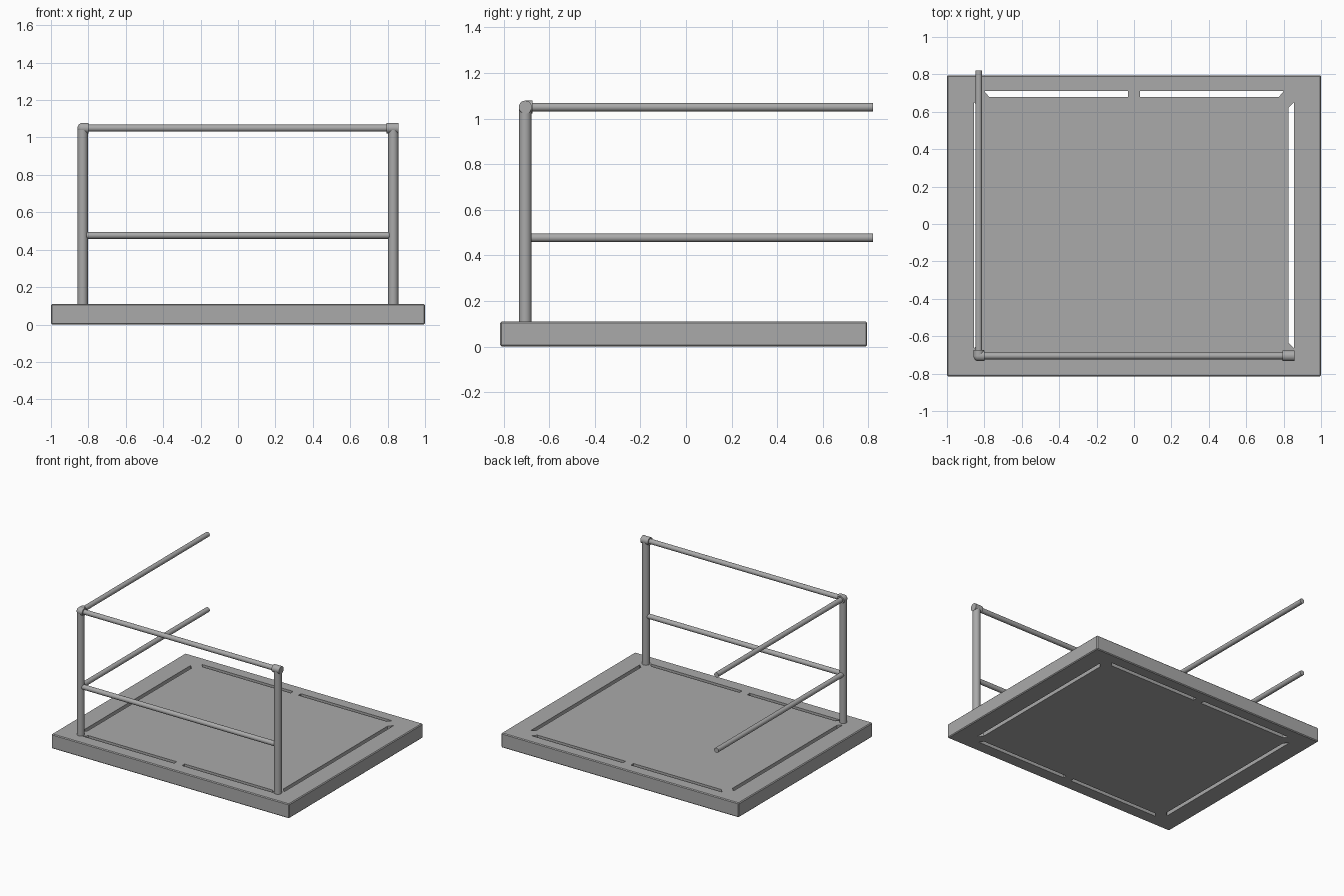
import bpy, bmesh
from mathutils import Vector

cube = bpy.data.objects.get("Cube")
if cube:
    bpy.data.objects.remove(cube, do_unlink=True)

GREY = (0.4, 0.4, 0.4, 1)
grey = bpy.data.materials.new("plain_grey")
grey.use_nodes = True
grey.diffuse_color = GREY
grey.node_tree.nodes["Principled BSDF"].inputs["Base Color"].default_value = GREY


def add_object(name, bm, smooth=False):
    bmesh.ops.recalc_face_normals(bm, faces=bm.faces)
    mesh = bpy.data.meshes.new(name)
    bm.to_mesh(mesh)
    bm.free()
    mesh.materials.append(grey)
    obj = bpy.data.objects.new(name, mesh)
    bpy.context.collection.objects.link(obj)
    bpy.ops.object.select_all(action='DESELECT')
    obj.select_set(True)
    bpy.context.view_layer.objects.active = obj
    if smooth:
        bpy.ops.object.shade_smooth_by_angle()
    return obj


def tube(name, start, end, radius):
    a, b = Vector(start), Vector(end)
    bm = bmesh.new()
    bmesh.ops.create_cone(bm, cap_ends=True, segments=32, radius1=radius,
                          radius2=radius, depth=(b - a).length)
    turn = (b - a).to_track_quat('Z', 'Y').to_matrix().to_4x4()
    bmesh.ops.transform(bm, matrix=turn, verts=bm.verts)
    bmesh.ops.translate(bm, vec=(a + b) / 2, verts=bm.verts)
    return add_object(name, bm, True)


def prism(bm, outline, bottom, top):
    face = bm.faces.new([bm.verts.new((x, y, bottom)) for x, y in outline])
    grown = bmesh.ops.extrude_face_region(bm, geom=[face])["geom"]
    verts = [v for v in grown if isinstance(v, bmesh.types.BMVert)]
    bmesh.ops.translate(bm, vec=(0, 0, top - bottom), verts=verts)


# Base slab with slightly softened edges
X, FRONT, BACK, DECK = 1.0, -0.815, 0.795, 0.11
bm = bmesh.new()
prism(bm, [(-X, FRONT), (X, FRONT), (X, BACK), (-X, BACK)], 0, DECK)
bmesh.ops.bevel(bm, geom=bm.edges[:], offset=0.006, segments=1, affect='EDGES')
base = add_object("base_slab", bm)

# Drainage slots right through the slab, mitred at the corners
slots = bmesh.new()
for outer, inner in ((0.71, 0.68), (-0.72, -0.69)):
    for s in (-1, 1):
        prism(slots, [(s * 0.033, outer), (s * 0.80, outer),
                      (s * 0.775, inner), (s * 0.033, inner)], -0.1, 0.3)
for s in (-1, 1):
    prism(slots, [(s * 0.855, -0.665), (s * 0.855, 0.65),
                  (s * 0.825, 0.62), (s * 0.825, -0.635)], -0.1, 0.3)
cutter = add_object("slot_cutter", slots)
cutter.hide_render = True
cut = base.modifiers.new("slots", 'BOOLEAN')
cut.operation, cut.solver, cut.object = 'DIFFERENCE', 'EXACT', cutter
bpy.context.view_layer.objects.active = base
bpy.ops.object.modifier_apply(modifier=cut.name)
bpy.data.objects.remove(cutter, do_unlink=True)

# Corner posts
PX, PY, POST, RAIL, JOINT = 0.83, -0.705, 0.027, 0.0185, 0.0285
TOP, MID, END = 1.05, 0.477, 0.82
for side, s in (("left", 1), ("right", -1)):
    tube(side + "_post", (s * PX, PY, DECK - 0.01), (s * PX, PY, TOP), POST)

# Horizontal rails along the front and the right side
for level, z in (("top", TOP), ("middle", MID)):
    tube(level + "_front_rail", (-PX, PY, z), (PX, PY, z), RAIL)
    tube(level + "_side_rail", (-PX, PY, z), (-PX, END, z), RAIL)

# Joint sleeve on the left post
tube("left_joint", (PX - 0.035, PY, TOP), (PX + 0.028, PY, TOP), JOINT)

# Rounded corner elbow on the right post
bm = bmesh.new()
bmesh.ops.create_uvsphere(bm, u_segments=32, v_segments=16, radius=JOINT)
bmesh.ops.translate(bm, vec=(-PX, PY, TOP), verts=bm.verts)
add_object("corner_elbow", bm, True)
tube("elbow_front_socket", (-PX, PY, TOP), (-PX + 0.032, PY, TOP), JOINT)
tube("elbow_side_socket", (-PX, PY, TOP), (-PX, PY + 0.032, TOP), JOINT)
